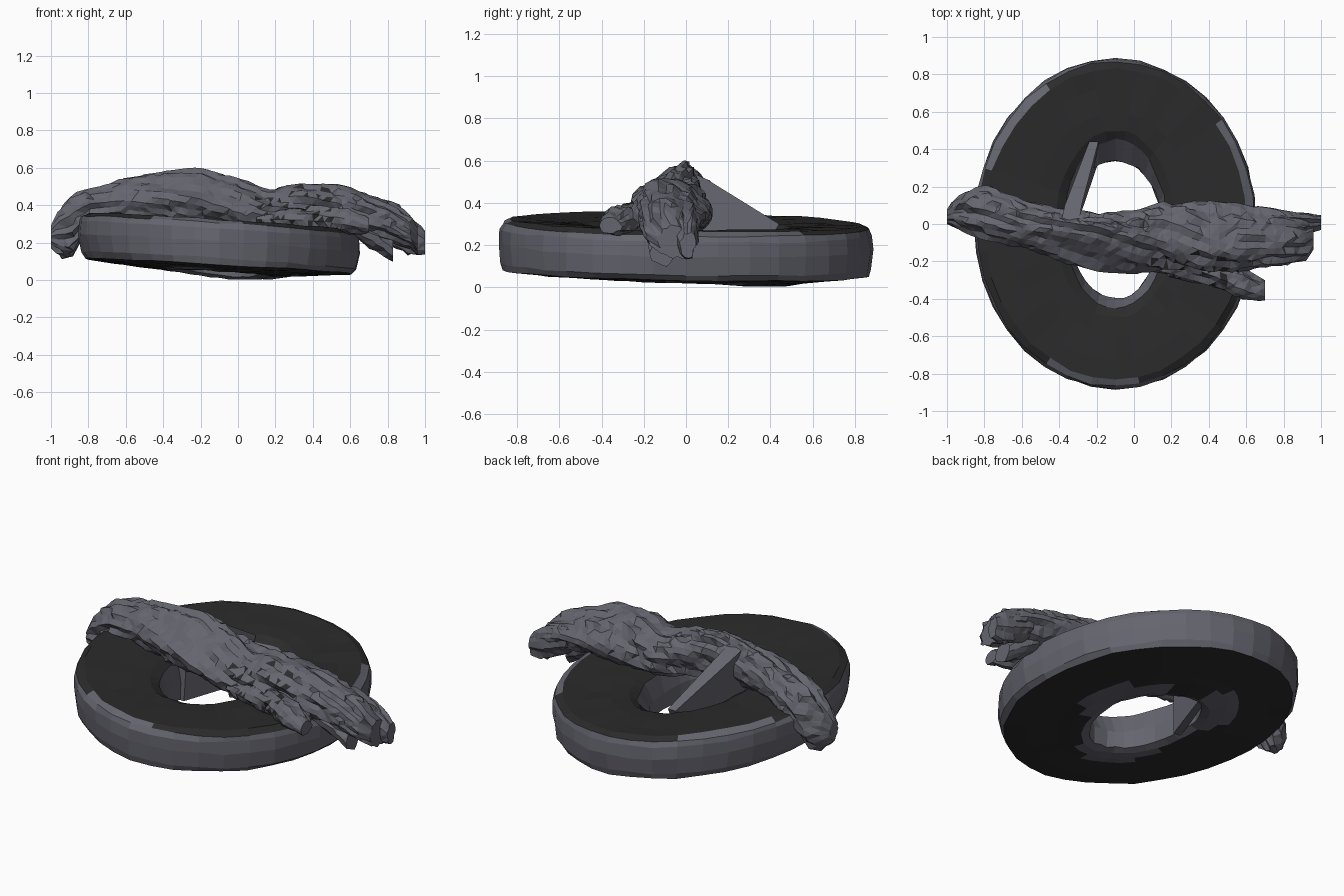
import bpy, bmesh, math, random
from mathutils import Vector

if "Cube" in bpy.data.objects:
    bpy.data.objects.remove(bpy.data.objects["Cube"])

random.seed(4)


def material(name, color):
    m = bpy.data.materials.new(name)
    m.diffuse_color = (*color, 1)
    m.use_nodes = True
    m.node_tree.nodes["Principled BSDF"].inputs["Base Color"].default_value = m.diffuse_color
    return m


GREY = material("slate grey", (0.13, 0.13, 0.16))
DARK = material("charcoal", (0.024, 0.024, 0.024))


def finish(name, bm):
    bmesh.ops.recalc_face_normals(bm, faces=bm.faces[:])
    me = bpy.data.meshes.new(name)
    bm.to_mesh(me)
    bm.free()
    me.materials.append(GREY)
    me.materials.append(DARK)
    ob = bpy.data.objects.new(name, me)
    bpy.context.collection.objects.link(ob)
    return ob


# Oval ring, lathed from (x radius, y radius, height, colour of band to next point)
# colours: 0 grey, 1 dark, 2-4 ragged mix of both
SEG = 36
profile = [
    (0.71, 0.862, -0.125, 0), (0.735, 0.876, -0.09, 0), (0.752, 0.882, 0.0, 0),
    (0.752, 0.88, 0.07, 0), (0.742, 0.868, 0.098, 4), (0.70, 0.83, 0.117, 1),
    (0.57, 0.73, 0.113, 1), (0.43, 0.60, 0.108, 1), (0.32, 0.50, 0.10, 1),
    (0.275, 0.45, 0.075, 0), (0.245, 0.40, -0.04, 0), (0.245, 0.40, -0.14, 0),
    (0.29, 0.44, -0.155, 2), (0.36, 0.51, -0.152, 3), (0.43, 0.57, -0.146, 1),
    (0.60, 0.75, -0.135, 1),
]
bm = bmesh.new()
loops = []
for rx, ry, h, _ in profile:
    loop = []
    for i in range(SEG):
        a = 2 * math.pi * i / SEG
        j = random.uniform(-0.006, 0.006)
        x, y = -0.1 + (rx + j) * math.cos(a), (ry + j) * math.sin(a)
        z = 0.192 + h - 0.065 * (x + 0.1) - 0.018 * y + random.uniform(-0.004, 0.004)
        if h < 0 and rx < 0.3 and y > 0:   # back wall of the hole leans inward
            y *= 0.85
        if h < -0.11:   # flatter, sagging underside
            z += 0.02 * max(0, x) - 0.025 * math.exp(-(x ** 2 + (y - 0.35) ** 2) / 0.05)
        loop.append(bm.verts.new((x, y, max(z, 0.003))))
    loops.append(loop)
for k, (_, _, _, col) in enumerate(profile):
    a, b = loops[k], loops[(k + 1) % len(loops)]
    for i in range(SEG):
        j = (i + 1) % SEG
        f = bm.faces.new((a[i], a[j], b[j], b[i]))
        # ragged grey patches around the hole underneath and along the top rim
        wave = math.sin(3 * (2 * math.pi * i / SEG) + 1) + random.uniform(-0.4, 0.4)
        limit = {0: -9, 1: 9, 2: -0.3, 3: 0.4, 4: 0.5}[col]
        f.material_index = int(wave < limit)
finish("oval_ring", bm)


# Crumpled cloth strand, lofted through
# stations (x, y min, y max, z min, z max, lean of the crest towards +y)
def strand(name, stations, step=0.036, sides=26, fold=0.2, twist=1.2):
    bm = bmesh.new()
    x0, x1 = stations[0][0], stations[-1][0]
    n = max(4, round((x1 - x0) / step))
    pleat = [random.uniform(-1, 1) for _ in range(sides)]
    rings = []
    for s in range(n + 1):
        x = x0 + (x1 - x0) * s / n
        for p, q in zip(stations, stations[1:]):
            if x <= q[0] + 1e-6:
                break
        t = (x - p[0]) / (q[0] - p[0])
        _, ya, yb, za, zb, lean = [u + (v - u) * t for u, v in zip(p, q)]
        ring = []
        for i in range(sides):
            pleat[i] = 0.78 * pleat[i] + 0.45 * random.uniform(-1, 1)
            ang = 2 * math.pi * i / sides + twist * x
            r = 0.95 + fold * max(-1.3, min(0.35, pleat[i]))
            c, sn = math.cos(ang), math.sin(ang)
            # narrow the section towards a leaning crest
            c = c * (1 - abs(lean) * 0.55 * max(0, sn)) + lean * 0.75 * max(0, sn)
            y = (ya + yb) / 2 + r * (yb - ya) / 2 * c
            z = (za + zb) / 2 + r * (zb - za) / 2 * sn
            dx = random.uniform(-0.4, 0.4) * step if 0 < s < n else 0
            ring.append(bm.verts.new((x + dx, y, z)))
        rings.append(ring)
    for a, b in zip(rings, rings[1:]):
        for i in range(sides):
            j = (i + 1) % sides
            bm.faces.new((a[i], a[j], b[j], b[i]))
    for ring in (rings[0], rings[-1]):
        mid = bm.verts.new(sum((v.co for v in ring), Vector()) / sides)
        for i in range(sides):
            bm.faces.new((mid, ring[i], ring[(i + 1) % sides]))
    bmesh.ops.triangulate(bm, faces=bm.faces[:])
    # a few dark creases low on the front of the cloth
    for f in bm.faces:
        c = f.calc_center_median()
        if 0.05 < c.x < 0.5 and c.y < -0.15 and random.random() < 0.2:
            f.material_index = 1
    return finish(name, bm)


strand("cloth_bundle", [
    (-1.0, 0.0, 0.08, 0.17, 0.30, 0), (-0.95, -0.02, 0.14, 0.11, 0.40, 0),
    (-0.90, -0.05, 0.17, 0.09, 0.45, 0), (-0.85, -0.07, 0.20, 0.18, 0.48, 0),
    (-0.78, -0.09, 0.21, 0.27, 0.50, 0), (-0.6, -0.13, 0.13, 0.30, 0.55, 0.2),
    (-0.4, -0.20, 0.08, 0.29, 0.58, 0.6), (-0.22, -0.25, 0.06, 0.27, 0.60, 0.8),
    (0.0, -0.27, 0.07, 0.25, 0.55, 0.5), (0.15, -0.26, 0.12, 0.23, 0.49, 0.2),
    (0.35, -0.27, 0.13, 0.22, 0.52, -0.1), (0.55, -0.27, 0.11, 0.22, 0.51, -0.3),
    (0.7, -0.24, 0.09, 0.22, 0.46, -0.2), (0.82, -0.22, 0.07, 0.20, 0.42, 0),
    (0.92, -0.20, 0.05, 0.16, 0.36, 0), (0.96, -0.14, 0.05, 0.13, 0.30, 0)])

# Loose ends of the cloth
strand("cloth_flap", [
    (0.10, -0.26, -0.1, 0.25, 0.36, 0), (0.4, -0.33, -0.16, 0.24, 0.40, 0),
    (0.58, -0.40, -0.22, 0.24, 0.39, 0), (0.70, -0.41, -0.30, 0.25, 0.33, 0)],
    sides=14, fold=0.3, step=0.03)
strand("hanging_tail", [
    (0.62, -0.2, 0.02, 0.22, 0.36, 0), (0.74, -0.18, 0.0, 0.14, 0.33, 0),
    (0.83, -0.17, -0.05, 0.09, 0.25, 0)], sides=14, fold=0.3, step=0.03)
strand("end_tail", [
    (0.75, -0.06, 0.06, 0.22, 0.40, 0), (0.92, -0.05, 0.06, 0.13, 0.35, 0),
    (1.0, -0.03, 0.05, 0.14, 0.27, 0)], sides=14, fold=0.3, step=0.03)

# Taut sheet running from the bundle down the left wall to the back of the hole
bm = bmesh.new()
sides = []
for w in (0, 1):
    sides.append([bm.verts.new((x + w * dx, y, z)) for x, dx, y, z in (
        (-0.40, 0.1, -0.03, 0.57), (-0.37, 0.09, 0.10, 0.51), (-0.24, 0.05, 0.44, 0.30),
        (-0.23, 0.04, 0.33, 0.06), (-0.37, 0.05, -0.05, 0.06))])
bm.faces.new(sides[0])
bm.faces.new(sides[1])
for i in range(5):
    j = (i + 1) % 5
    bm.faces.new((sides[0][i], sides[0][j], sides[1][j], sides[1][i]))
finish("taut_sheet", bm)
